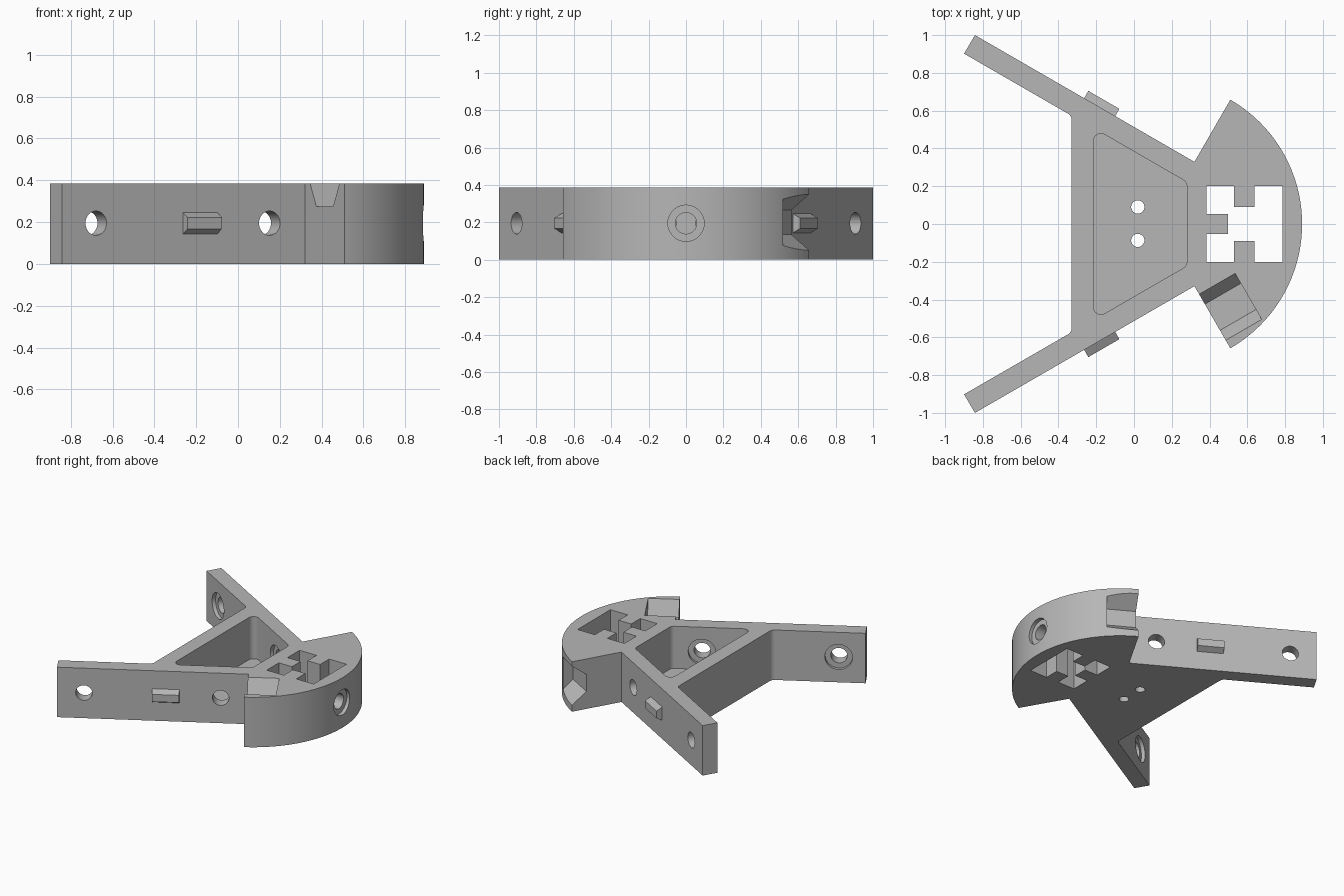
import bpy, bmesh, math
from mathutils import Matrix, Vector

if "Cube" in bpy.data.objects:
    bpy.data.objects.remove(bpy.data.objects["Cube"])

H = 0.385          # overall height
CX, R = 0.13, 0.76  # centre and radius of the round end
MID = 0.195        # height of the bolt holes
C, S = math.cos(math.pi / 6), 0.5
UP = Vector((0, 0, 1))

grey = bpy.data.materials.new("plain_grey")
grey.use_nodes = True
grey.diffuse_color = (0.47, 0.47, 0.47, 1)
grey.node_tree.nodes["Principled BSDF"].inputs["Base Color"].default_value = grey.diffuse_color


def frame(x, y, origin):
    m = Matrix((x, y, x.cross(y))).transposed().to_4x4()
    m.translation = origin
    return m


def make(name, bm):
    bmesh.ops.recalc_face_normals(bm, faces=bm.faces)
    mesh = bpy.data.meshes.new(name)
    bm.to_mesh(mesh)
    bm.free()
    mesh.materials.append(grey)
    ob = bpy.data.objects.new(name, mesh)
    bpy.context.scene.collection.objects.link(ob)
    return ob


def prism(name, pts, z0, z1, matrix=Matrix(), taper=None):
    """Extrude a profile along the local z axis."""
    bm = bmesh.new()
    rings = [[bm.verts.new(matrix @ Vector((p[0], p[1], z))) for p in ring]
             for ring, z in ((pts, z0), (taper or pts, z1))]
    n = len(pts)
    for ring in rings:
        bm.faces.new(ring)
    for i in range(n):
        j = (i + 1) % n
        bm.faces.new((rings[0][i], rings[0][j], rings[1][j], rings[1][i]))
    return make(name, bm)


def cylinder(name, start, direction, r, length, sides=32):
    bm = bmesh.new()
    d = Vector(direction).normalized()
    m = Matrix.Translation(Vector(start) + d * length / 2) @ d.to_track_quat("Z", "Y").to_matrix().to_4x4()
    bmesh.ops.create_cone(bm, cap_ends=True, segments=sides, radius1=r, radius2=r, depth=length, matrix=m)
    return make(name, bm)


def fillet(a, b, c, r, steps=6):
    """Round the corner b between a and c."""
    a, b, c = Vector(a), Vector(b), Vector(c)
    u, v = (a - b).normalized(), (c - b).normalized()
    half = u.angle(v) / 2
    centre = b + (u + v).normalized() * r / math.sin(half)
    t = r / math.tan(half)
    p, q = b + u * t - centre, b + v * t - centre
    sweep = p.angle(q)
    return [centre + (p * math.sin(sweep * (1 - k / steps)) + q * math.sin(sweep * k / steps)) / math.sin(sweep)
            for k in range(steps + 1)]


def mirrored(pts):
    return [tuple(p) for p in pts] + [(p[0], -p[1]) for p in reversed(pts)]


# Body outline: arm tip, inner corner and round end, mirrored over y
def outer_y(x):
    return 0.33 + (0.315 - x) * S / C


tip_in, corner = (-0.9, 0.902), (-0.33, 0.573)
arc = [(CX + R * math.cos(a), R * math.sin(a))
       for a in (math.pi / 3 * k / 24 for k in range(1, 25))]
side = arc[::-1]
upper = fillet((-0.33, 0), corner, tip_in, 0.04) + [tip_in, (-0.842, 1.0), (0.32, 0.329)] + side
lower = [(p[0], -p[1]) for p in reversed(upper)]
body = prism("bracket_body", [tuple(p) for p in upper] + [(CX + R, 0)] + lower, 0, H)

cutters = []

# Tray pocket with rounded corners
back, front = (-0.215, 0.508), (0.28, 0.222)
pocket = fillet((-0.215, 0), back, front, 0.04) + fillet(back, front, (0.28, 0), 0.04)
cutters.append(prism("pocket_cutter", mirrored(pocket), 0.06, H + 0.1))

# Square opening with three tabs
opening = [(0.385, 0.053), (0.385, 0.2), (0.53, 0.2), (0.53, 0.09),
           (0.637, 0.09), (0.637, 0.2), (0.785, 0.2)]
opening = [(0.497, 0.053)] + opening
cutters.append(prism("opening_cutter", mirrored(opening), -0.1, H + 0.1))

# Floor holes
for y in (0.09, -0.087):
    cutters.append(cylinder("floor_hole_cutter", (0.02, y, -0.1), UP, 0.035, 0.25))

# Bolt holes through both arms, counterbored on the inside
for s in (1, -1):
    normal = Vector((S, s * C, 0))
    for x in (-0.68, 0.15):
        face = Vector((x, s * outer_y(x), MID))
        cutters.append(cylinder("arm_hole_cutter", face + normal * 0.05, -normal, 0.058, 0.22))
        cutters.append(cylinder("arm_bore_cutter", face - normal * 0.085, -normal, 0.097, 0.06))

# Bolt hole in the round end
cutters.append(cylinder("end_hole_cutter", (0.7, 0, MID), (1, 0, 0), 0.057, 0.3))
cutters.append(cylinder("end_bore_cutter", (0.86, 0, MID), (1, 0, 0), 0.097, 0.1))

# Tapered notches in the two ends of the round part
centre = Vector((CX, 0, 0))
top_notch = [(0.41, 0.42), (0.73, 0.42), (0.65, 0.275), (0.49, 0.275)]
cutters.append(prism("top_notch_cutter", top_notch, -0.22, 0.05,
                     frame(Vector((S, -C, 0)), UP, centre)))
side_notch = [(0.02, 0.8), (0.38, 0.8), (0.265, 0.65), (0.135, 0.65)]
cutters.append(prism("side_notch_cutter", side_notch, -0.22, 0.05,
                     frame(UP, Vector((S, C, 0)), centre)))

for cutter in cutters:
    cutter.hide_render = True
    mod = body.modifiers.new("cut", "BOOLEAN")
    mod.operation, mod.solver, mod.object = "DIFFERENCE", "EXACT", cutter

# Bake the cuts and drop the cutters
bpy.context.view_layer.update()
baked = bpy.data.meshes.new_from_object(body.evaluated_get(bpy.context.evaluated_depsgraph_get()))
body.modifiers.clear()
body.data = baked
for cutter in cutters:
    bpy.data.objects.remove(cutter)

bpy.ops.object.select_all(action="DESELECT")
body.select_set(True)
bpy.context.view_layer.objects.active = body
bpy.ops.object.shade_smooth_by_angle(angle=math.radians(30))


# Locating pegs on the outer arm faces
def box(w, h):
    return [(-w, -h), (w, -h), (w, h), (-w, h)]


for s, label in ((1, "back"), (-1, "front")):
    along = Vector((C, -s * S, 0))
    up = UP * -s
    origin = Vector((-0.1825, s * outer_y(-0.1825), MID))
    m = frame(along, up, origin)
    if m.col[2].xyz.dot(Vector((S, s * C, 0))) < 0:
        m = frame(along, -up, origin)
    prism(label + "_peg", box(0.095, 0.055), -0.005, 0.046, m, box(0.095, 0.028))
